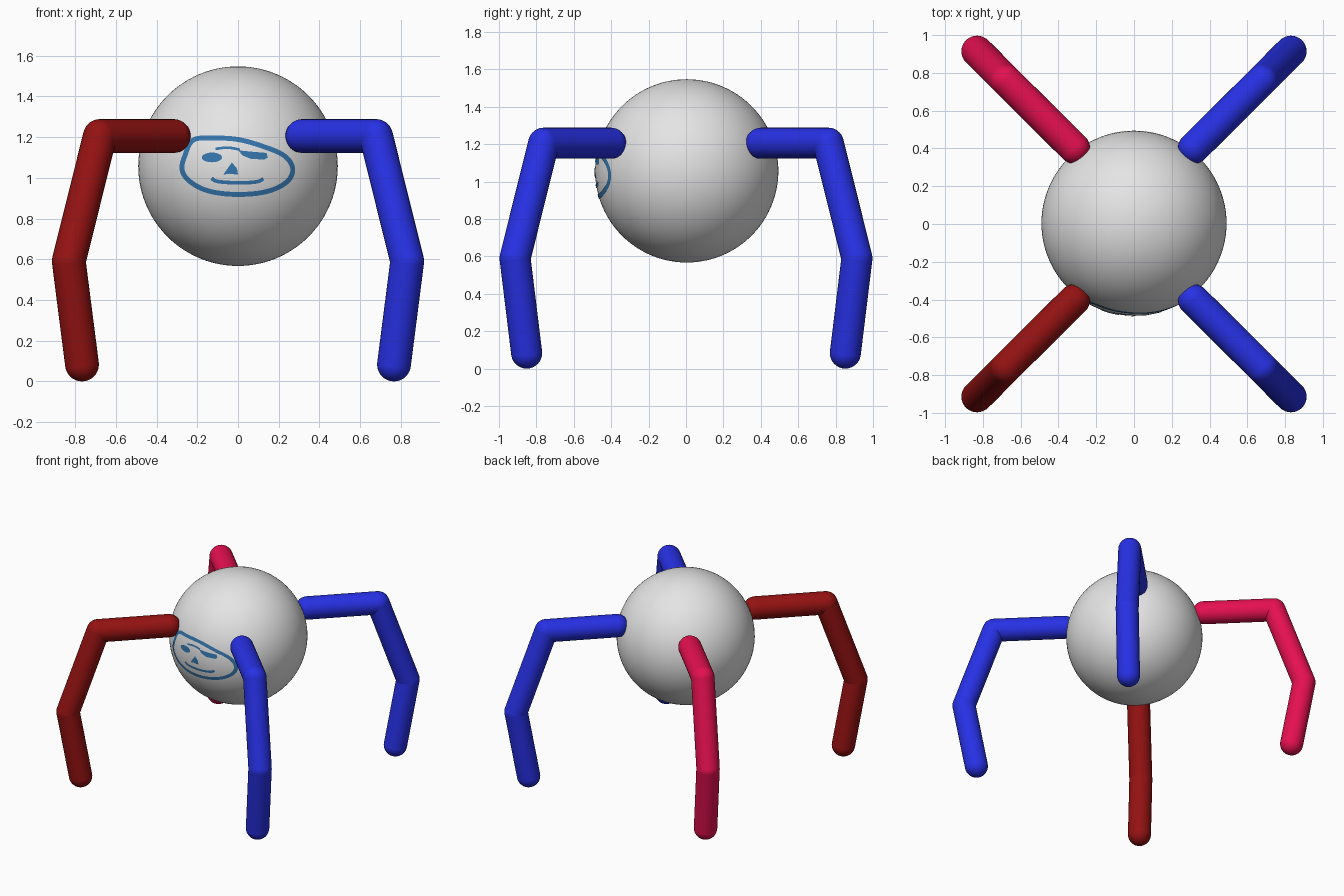
import bpy, bmesh, math
from mathutils import Vector, Matrix

if "Cube" in bpy.data.objects:
    bpy.data.objects.remove(bpy.data.objects["Cube"])

R = 0.49                       # body radius
C = Vector((0, 0.004, 1.057))  # body centre
LEG_R = 0.083


def material(name, rgb):
    m = bpy.data.materials.new(name)
    m.diffuse_color = (*rgb, 1)
    m.use_nodes = True
    m.node_tree.nodes["Principled BSDF"].inputs["Base Color"].default_value = m.diffuse_color
    return m


grey = material("light grey", (0.78, 0.78, 0.78))
blue = material("blue", (0.02, 0.03, 0.78))
dark_red = material("dark red", (0.30, 0.006, 0.006))
crimson = material("crimson", (0.78, 0.005, 0.08))
face_blue = material("face blue", (0.035, 0.18, 0.42))


def finish(name, bm, mat):
    me = bpy.data.meshes.new(name)
    bm.to_mesh(me)
    bm.free()
    for p in me.polygons:
        p.use_smooth = True
    me.materials.append(mat)
    ob = bpy.data.objects.new(name, me)
    bpy.context.collection.objects.link(ob)
    return ob


# Round body
bm = bmesh.new()
bmesh.ops.create_uvsphere(bm, u_segments=96, v_segments=48, radius=R,
                          matrix=Matrix.Translation(C))
finish("body", bm, grey)

# Legs: tubes with round joints, mirrored to the four corners
JOINTS = [(0.316, 0.402, 1.205), (0.678, 0.761, 1.205),
          (0.831, 0.914, 0.59), (0.766, 0.852, 0.083)]


def leg(name, sx, sy, mat):
    pts = [Vector((x * sx, y * sy, z)) for x, y, z in JOINTS]
    bm = bmesh.new()
    for p in pts:
        bmesh.ops.create_uvsphere(bm, u_segments=32, v_segments=16, radius=LEG_R,
                                  matrix=Matrix.Translation(p))
    for a, b in zip(pts, pts[1:]):
        d = b - a
        rot = d.to_track_quat('Z', 'Y').to_matrix().to_4x4()
        bmesh.ops.create_cone(bm, cap_ends=False, segments=32, radius1=LEG_R,
                              radius2=LEG_R, depth=d.length,
                              matrix=Matrix.Translation((a + b) / 2) @ rot)
    finish(name, bm, mat)


leg("front_left_leg", -1, -1, dark_red)
leg("back_left_leg", -1, 1, crimson)
leg("front_right_leg", 1, -1, blue)
leg("back_right_leg", 1, 1, blue)


# Painted face: thin plates laid on the front of the body
def on_body(p):
    x, z = p[0], p[1] - C.z
    r = R + 0.003
    return Vector((x, C.y - math.sqrt(r * r - x * x - z * z), p[1]))


def smooth_path(pts, closed, n=8):
    v = [Vector(p) for p in pts]
    k = len(v)
    at = lambda i: v[i % k] if closed else v[max(0, min(k - 1, i))]
    out = []
    for i in range(k if closed else k - 1):
        a, b, c, d = at(i - 1), at(i), at(i + 1), at(i + 2)
        for j in range(n):
            t = j / n
            out.append(0.5 * (2 * b + (c - a) * t + (2 * a - 5 * b + 4 * c - d) * t ** 2
                              + (3 * b - a - 3 * c + d) * t ** 3))
    return out if closed else out + [v[-1]]


def stroke(name, pts, width, closed=False):
    path = smooth_path(pts, closed)
    k = len(path)
    bm = bmesh.new()
    rows = []
    for i, p in enumerate(path):
        a = path[(i - 1) % k] if closed else path[max(i - 1, 0)]
        b = path[(i + 1) % k] if closed else path[min(i + 1, k - 1)]
        t = (b - a).normalized()
        side = Vector((-t.y, t.x)) * width / 2
        rows.append([bm.verts.new(on_body(p + side * s)) for s in (-1, 0, 1)])
    for i in range(k if closed else k - 1):
        r, q = rows[i], rows[(i + 1) % k]
        for j in (0, 1):
            bm.faces.new((r[j], q[j], q[j + 1], r[j + 1]))
    orient(bm)
    finish(name, bm, face_blue)


def patch(name, pts):
    bm = bmesh.new()
    mid = sum((Vector(p) for p in pts), Vector((0, 0))) / len(pts)
    c = bm.verts.new(on_body(mid))
    ring = [bm.verts.new(on_body(p)) for p in pts]
    for i in range(len(ring)):
        bm.faces.new((c, ring[i], ring[(i + 1) % len(ring)]))
    orient(bm)
    finish(name, bm, face_blue)


def orient(bm):
    bm.normal_update()
    for f in bm.faces:
        if f.normal.y > 0:
            f.normal_flip()


stroke("face_outline", [(-0.22, 1.185), (-0.12, 1.195), (0.0, 1.188), (0.12, 1.155),
                        (0.225, 1.11), (0.268, 1.05), (0.25, 0.99), (0.18, 0.945),
                        (0.08, 0.922), (-0.05, 0.92), (-0.16, 0.94), (-0.24, 0.985),
                        (-0.275, 1.04), (-0.262, 1.105)], 0.024, True)
patch("left_eye", [(-0.128 + 0.05 * math.cos(a), 1.10 + 0.024 * math.sin(a))
                   for a in [i * math.tau / 20 for i in range(20)]])
patch("right_eye", [(0.0, 1.135), (0.07, 1.128), (0.14, 1.122), (0.147, 1.10),
                    (0.13, 1.09), (0.065, 1.092), (0.025, 1.108)])
stroke("brow", [(-0.11, 1.142), (-0.05, 1.148), (0.01, 1.138)], 0.013)
patch("nose", [(-0.03, 1.075), (-0.005, 1.045), (0.0, 1.015), (-0.04, 1.02), (-0.073, 1.015)])
stroke("mouth", [(-0.13, 0.998), (-0.10, 0.982), (0.0, 0.975), (0.09, 0.98),
                 (0.125, 0.995)], 0.018)
